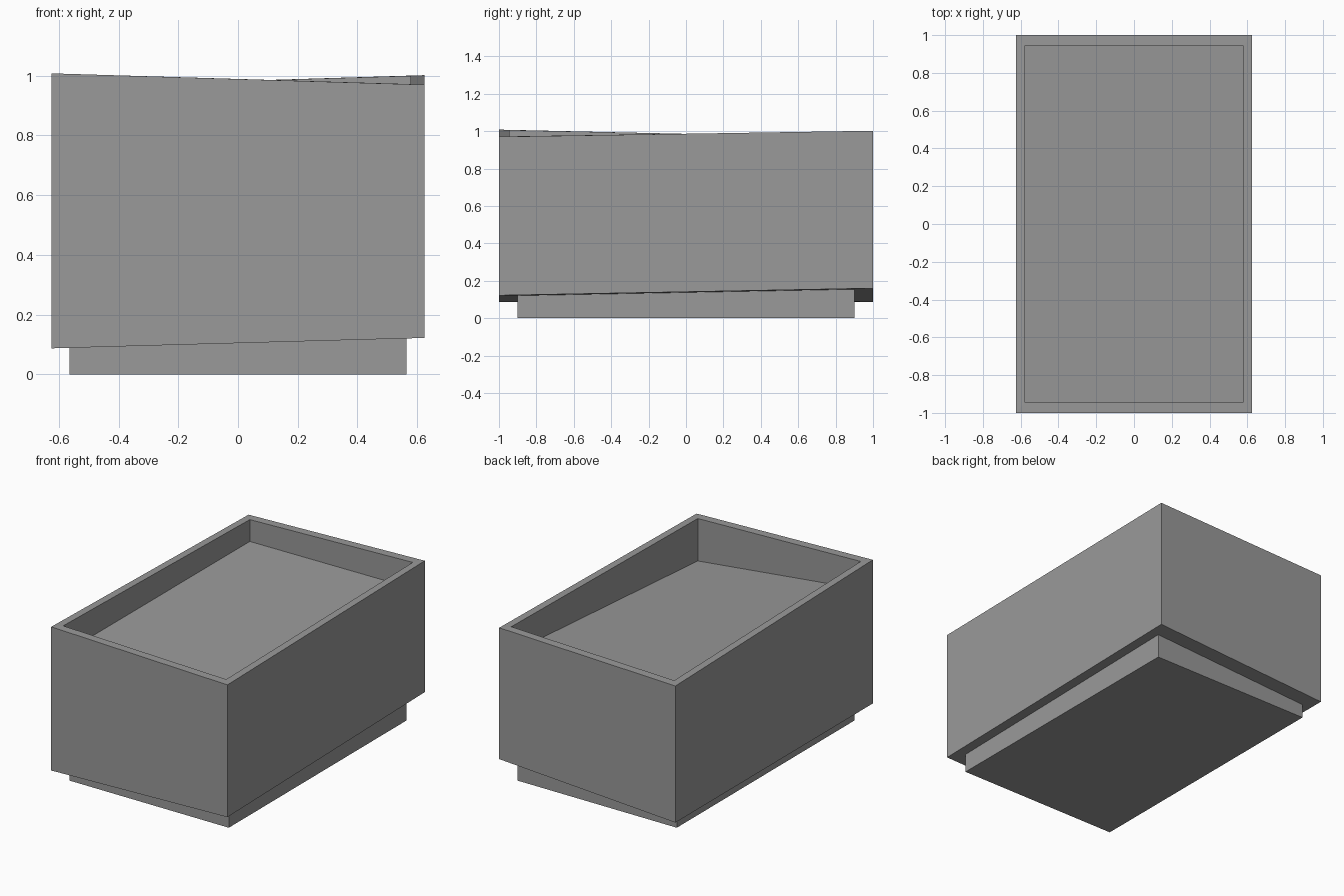
import bpy
import bmesh

cube = bpy.data.objects.get("Cube")
if cube:
    bpy.data.objects.remove(cube, do_unlink=True)

grey = bpy.data.materials.new("plain_grey")
grey.use_nodes = True
colour = (0.32, 0.32, 0.32, 1)
grey.diffuse_color = colour
grey.node_tree.nodes["Principled BSDF"].inputs["Base Color"].default_value = colour

CORNERS = ((-1, -1), (1, -1), (1, 1), (-1, 1))


def ring(bm, half_x, half_y, heights):
    """Four corners, counter-clockwise from front right, each with its own height."""
    return [bm.verts.new((sx * half_x, sy * half_y, z))
            for (sx, sy), z in zip(CORNERS, heights)]


def stacked_rings(name, rings):
    """Join rectangular rings into one closed, flat-faced solid."""
    bm = bmesh.new()
    loops = [ring(bm, *r) for r in rings]
    for low, high in zip(loops, loops[1:]):
        for i in range(4):
            j = (i + 1) % 4
            bm.faces.new((low[i], low[j], high[j], high[i]))
    bm.faces.new(loops[0][::-1])
    bm.faces.new(loops[-1])
    mesh = bpy.data.meshes.new(name)
    bm.to_mesh(mesh)
    bm.free()
    mesh.materials.append(grey)
    obj = bpy.data.objects.new(name, mesh)
    bpy.context.collection.objects.link(obj)
    return obj


# Open-topped box: uneven underside, uneven rim, recessed sloping floor
stacked_rings("planter_box", [
    (0.625, 1.0, (0.087, 0.122, 0.16, 0.087)),
    (0.625, 1.0, (1.008, 0.97, 1.002, 0.963)),
    (0.578, 0.945, (1.006, 0.972, 1.0, 0.965)),
    (0.578, 0.945, (0.828, 0.70, 0.832, 0.825)),
])

# Recessed plinth, its top buried inside the box
stacked_rings("plinth", [
    (0.565, 0.90, (0,) * 4),
    (0.565, 0.90, (0.2,) * 4),
])
